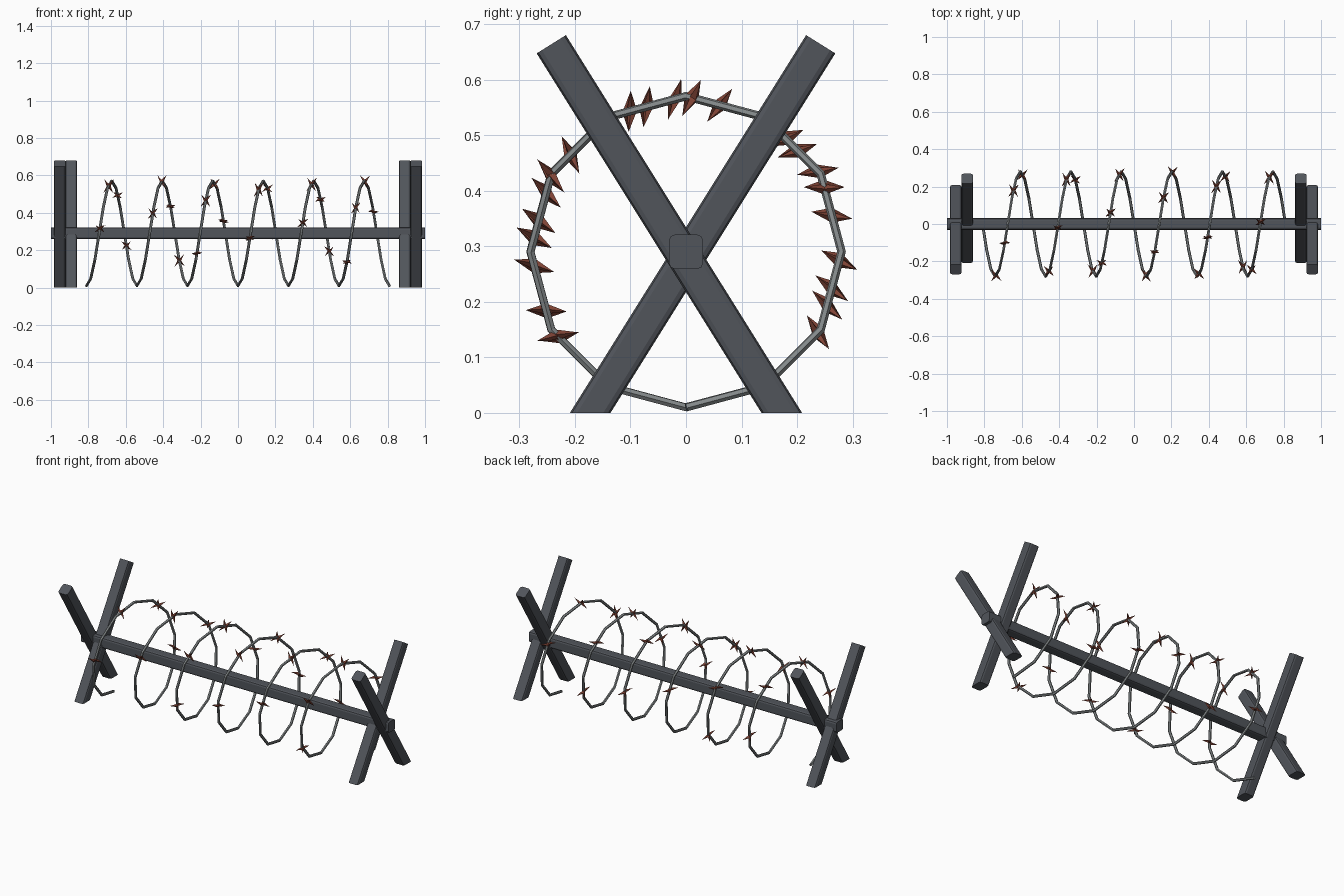
import bpy, bmesh, math
from mathutils import Vector, Matrix

if "Cube" in bpy.data.objects:
    bpy.data.objects.remove(bpy.data.objects["Cube"], do_unlink=True)

SIZE = 0.062                      # beam thickness
AXIS_Z = 0.29                     # height of the beam and coil centre
RADIUS, PITCH, TURNS, SIDES = 0.28, 0.27, 6, 12


def material(name, rgb):
    mat = bpy.data.materials.new(name)
    mat.use_nodes = True
    mat.diffuse_color = (*rgb, 1)
    mat.node_tree.nodes["Principled BSDF"].inputs["Base Color"].default_value = (*rgb, 1)
    return mat


iron = material("dark iron", (0.082, 0.09, 0.104))
steel = material("wire steel", (0.24, 0.26, 0.265))
rust = material("rust", (0.21, 0.055, 0.035))


def add_object(name, bm, mat):
    bmesh.ops.recalc_face_normals(bm, faces=bm.faces)
    mesh = bpy.data.meshes.new(name)
    bm.to_mesh(mesh)
    bm.free()
    mesh.materials.append(mat)
    obj = bpy.data.objects.new(name, mesh)
    bpy.context.collection.objects.link(obj)
    return obj


def beam(name, start, end, cut_floor=False):
    """Square bar with softened long edges, optionally sawn level at the floor."""
    start, end = Vector(start), Vector(end)
    axis = end - start
    bm = bmesh.new()
    bmesh.ops.create_cube(bm, size=1)
    bmesh.ops.scale(bm, vec=(SIZE, SIZE, axis.length), verts=bm.verts)
    long_edges = [e for e in bm.edges
                  if abs(e.verts[0].co.z - e.verts[1].co.z) > SIZE * 2]
    bmesh.ops.bevel(bm, geom=long_edges, offset=0.011, segments=2,
                    profile=0.5, affect='EDGES')
    # Keep the bar's sides square to the x axis or to the floor
    w = axis.normalized()
    side = Vector((0, 1, 0)) if abs(w.x) > 0.5 else Vector((1, 0, 0))
    frame = Matrix((side, w.cross(side), w)).transposed().to_4x4()
    bm.transform(Matrix.Translation((start + end) / 2) @ frame)
    if cut_floor:
        geom = bm.verts[:] + bm.edges[:] + bm.faces[:]
        cut = bmesh.ops.bisect_plane(bm, geom=geom, plane_co=(0, 0, 0),
                                     plane_no=(0, 0, 1), clear_inner=True)
        edges = [e for e in cut["geom_cut"] if isinstance(e, bmesh.types.BMEdge)]
        bmesh.ops.contextual_create(bm, geom=edges)
    return add_object(name, bm, iron)


# Long cross beam and the crossed legs at both ends
beam("cross_beam", (-1, 0, AXIS_Z), (1, 0, AXIS_Z))
foot, top = Vector((0, -0.1725, 0)), Vector((0, 0.2425, 0.6635))
below = foot - (top - foot) * 0.1
for label, s in (("left", 1), ("right", -1)):
    for kind, x, lean in (("outer", 0.953, -1), ("inner", 0.892, 1)):
        beam(f"{label}_{kind}_leg", (s * x, lean * below.y, below.z),
             (s * x, lean * top.y, top.z), True)


# Coiled wire
def vertex(i):
    a = 2 * math.pi * i / SIDES
    return Vector((PITCH * (i / SIDES - TURNS / 2),
                   -RADIUS * math.sin(a), AXIS_Z - RADIUS * math.cos(a)))


curve = bpy.data.curves.new("wire_path", 'CURVE')
curve.dimensions = '3D'
curve.bevel_depth = 0.0078
curve.bevel_resolution = 1
curve.use_fill_caps = True
spline = curve.splines.new('POLY')
spline.points.add(SIDES * TURNS)
for i, p in enumerate(spline.points):
    p.co = (*vertex(i), 1)
path = bpy.data.objects.new("wire_path", curve)
bpy.context.collection.objects.link(path)
bpy.context.view_layer.update()
wire_mesh = bpy.data.meshes.new_from_object(
    path.evaluated_get(bpy.context.evaluated_depsgraph_get()))
bpy.data.objects.remove(path, do_unlink=True)
wire_mesh.materials.clear()
wire_mesh.materials.append(steel)
for poly in wire_mesh.polygons:
    poly.use_smooth = False
wire = bpy.data.objects.new("coiled_wire", wire_mesh)
bpy.context.collection.objects.link(wire)


# Barbs: four pointed spikes at even steps along the wire, none near the floor
LENGTH = 0.045
bm = bmesh.new()
for k in range(33):
    step = (0.265 + 0.1747 * k) * SIDES
    i = int(step)
    pos = vertex(i).lerp(vertex(i + 1), step - i)
    if pos.z < 0.125:
        continue
    tangent = (vertex(i + 1) - vertex(i)).normalized()
    radial = Vector((0, pos.y, pos.z - AXIS_Z)).normalized()
    across = tangent.cross(radial)
    for out in (1, -1):
        for side in (1, -1):
            d = (out * (radial + tangent * 0.45) + side * across * 0.75).normalized()
            base = pos + tangent * 0.004 * side
            place = (Matrix.Translation(base + d * LENGTH / 2)
                     @ d.to_track_quat('Z', 'Y').to_matrix().to_4x4())
            bmesh.ops.create_cone(bm, cap_ends=True, segments=4, radius1=0.0095,
                                  radius2=0, depth=LENGTH, matrix=place)
add_object("barbs", bm, rust)
